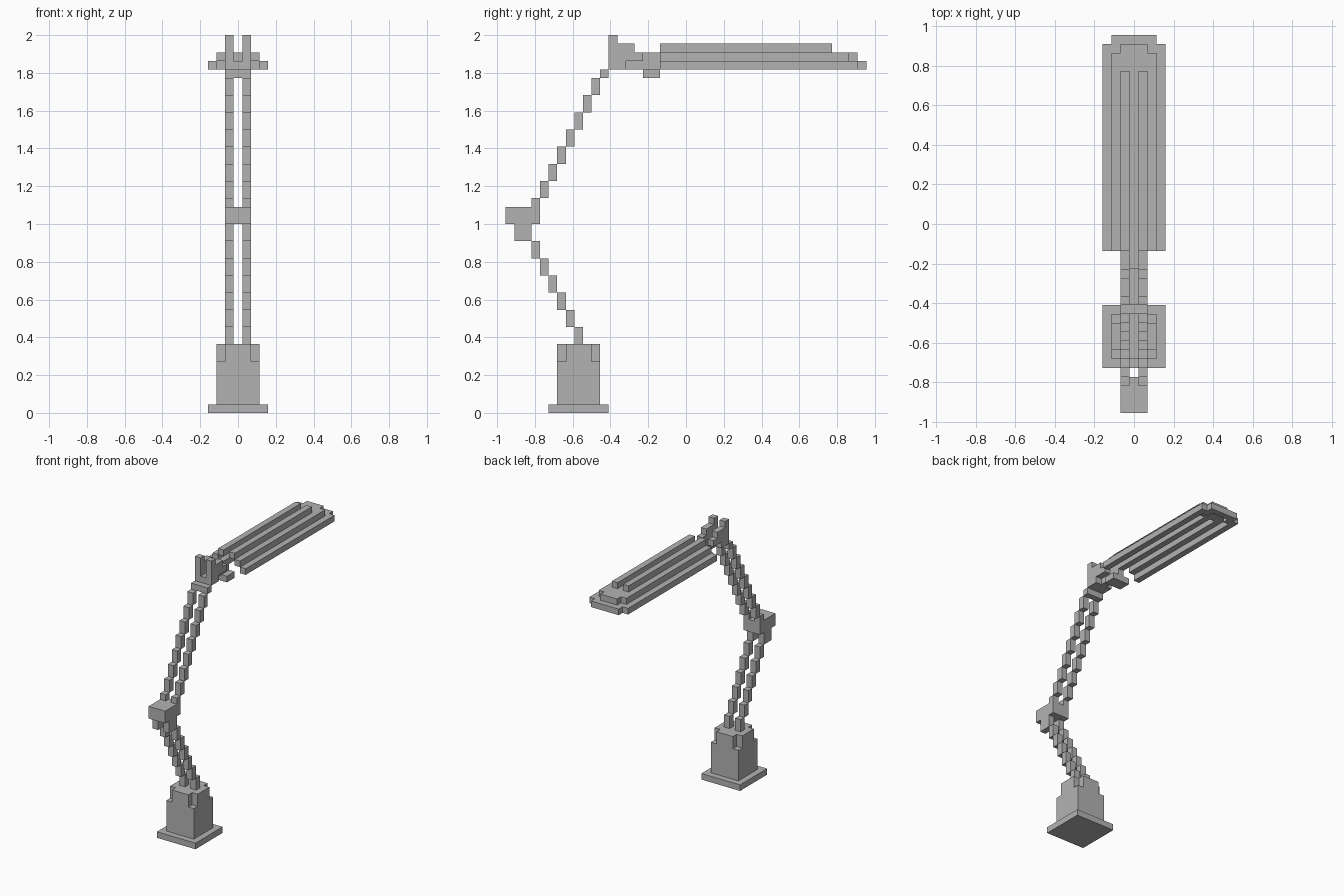
import bpy
import bmesh
from mathutils import Matrix, Vector

if "Cube" in bpy.data.objects:
    bpy.data.objects.remove(bpy.data.objects["Cube"])

U = 2 / 44  # block size

grey = bpy.data.materials.new("plain_grey")
grey.use_nodes = True
grey.diffuse_color = (0.45, 0.45, 0.45, 1)
grey.node_tree.nodes["Principled BSDF"].inputs["Base Color"].default_value = (0.45, 0.45, 0.45, 1)


def part(name, boxes):
    """One object from boxes (x0, x1, y0, y1, z0, z1) in block units."""
    bm = bmesh.new()
    for x0, x1, y0, y1, z0, z1 in boxes:
        size = Vector((x1 - x0, y1 - y0, z1 - z0)) * U
        mid = Vector((x0 + x1, y0 + y1, z0 + z1)) * U / 2
        bmesh.ops.create_cube(bm, size=1, matrix=Matrix.Translation(mid) @ Matrix.Diagonal(size).to_4x4())
    mesh = bpy.data.meshes.new(name)
    bm.to_mesh(mesh)
    bm.free()
    mesh.materials.append(grey)
    obj = bpy.data.objects.new(name, mesh)
    bpy.context.collection.objects.link(obj)
    return obj


def wide(half, *rest):
    return (-half, half, *rest)


def pair(inner, outer, *rest):
    return [(inner, outer, *rest), (-outer, -inner, *rest)]


# Foot and pedestal with notched top corners
part("base_plate", [wide(3.5, -16, -9, 0, 1)])
part("pedestal", [wide(2.5, -15, -10, 1, 6),
                  wide(1.5, -15, -10, 6, 8),
                  *pair(1.5, 2.5, -14, -11, 6, 8)])

# Stepped twin arms
lower, upper = [], []
for i in range(6):
    lower += pair(0.5, 1.5, -13 - i, -12 - i, 8 + 2 * i, 10 + 2 * i)
for i in range(7):
    upper += pair(0.5, 1.5, -17 + i, -16 + i, 25 + 2 * i, 27 + 2 * i)
part("lower_arms", lower)
part("upper_arms", upper)

# Elbow
part("elbow", [wide(1.5, -21, -17, 22, 24),
               *pair(0.5, 1.5, -20, -18, 20, 22),
               *pair(0.5, 1.5, -18, -17, 24, 25)])

# Bracket between arms and shade
part("head_bracket", [wide(1.5, -10, -9, 39, 40),
                      wide(1.5, -9, -7, 40, 41),
                      *pair(0.5, 1.5, -9, -8, 41, 44),
                      *pair(0.5, 1.5, -8, -6, 41, 43),
                      *pair(0.5, 1.5, -6, -5, 41, 42)])
part("neck", [wide(0.5, -7, -3, 40, 41), wide(1.5, -5, -3, 39, 40)])

# Ridged shade: each rail sits one step higher towards the middle
part("shade_rim", [*pair(2.5, 3.5, -3, 20, 40, 41), wide(2.5, 20, 21, 40, 41),
                   *pair(1.5, 2.5, 19, 20, 40, 41)])
part("shade_shoulder", [*pair(1.5, 2.5, -3, 19, 41, 42), wide(1.5, 17, 20, 41, 42)])
part("shade_ridges", pair(0.5, 1.5, -3, 17, 42, 43))
part("shade_centre", [wide(0.5, -5, 17, 41, 42)])
